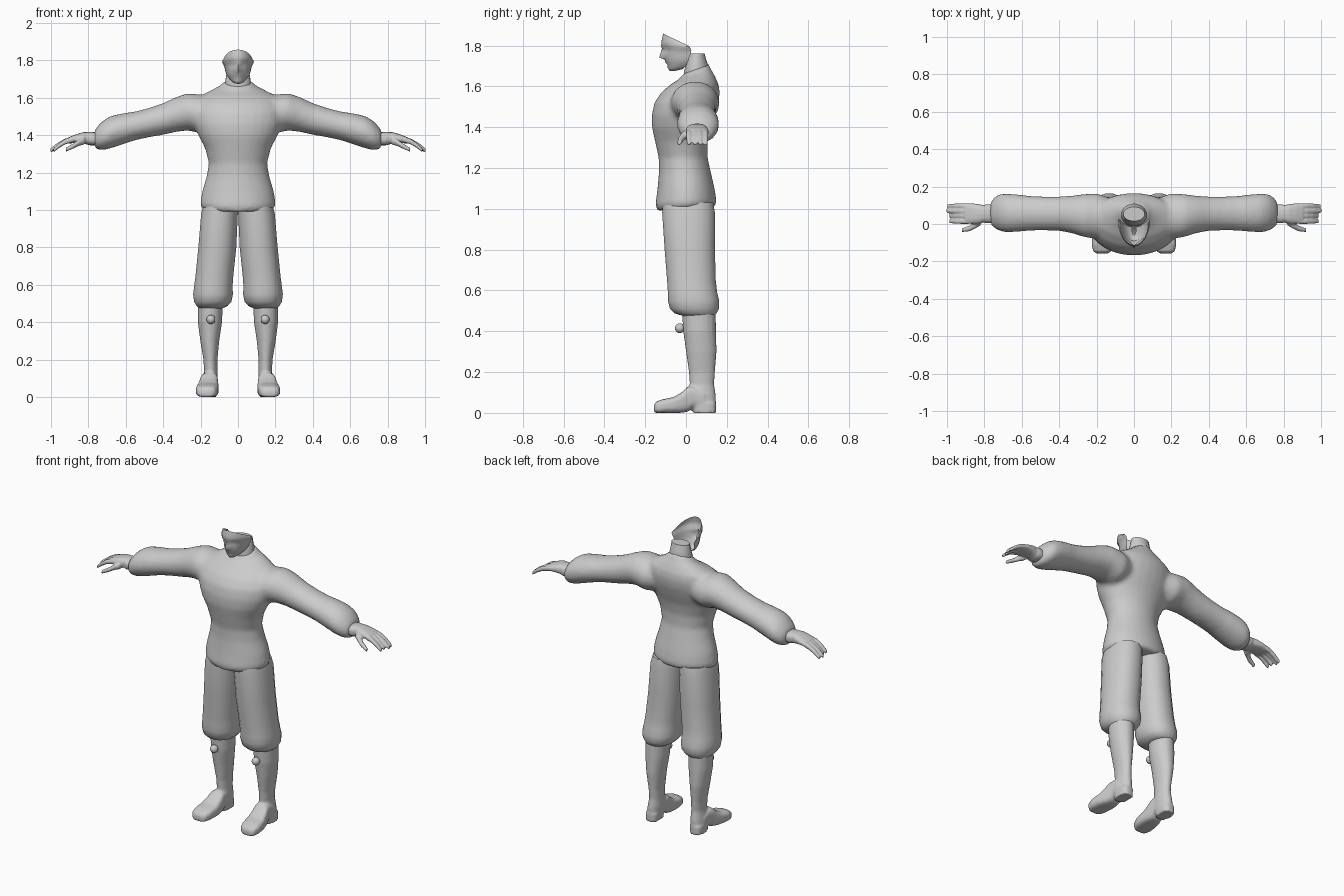
import bpy, bmesh, math
from mathutils import Matrix

clay = bpy.data.materials.new("light_grey")
clay.diffuse_color = (0.6, 0.6, 0.6, 1)


def tube(bm, axis, sections, n=16, p=1.0, sx=1):
    """Loft rounded sections (pos, a0, a1, b0, b1[, tilt]) along an axis.
    a and b span x,y for axis z; y,z for axis x; x,z for axis y."""
    rings = []
    for pos, a0, a1, b0, b1, *tilt in sections:
        ring = []
        for i in range(n):
            t = 2 * math.pi * (i + 0.5) / n
            c, s = math.cos(t), math.sin(t)
            a = (a0 + a1) / 2 + (a1 - a0) / 2 * math.copysign(abs(c) ** p, c)
            b = (b0 + b1) / 2 + (b1 - b0) / 2 * math.copysign(abs(s) ** p, s)
            q = pos + (tilt[0] * s if tilt else 0)
            x, y, z = {"z": (a, b, q), "x": (q, a, b), "y": (a, q, b)}[axis]
            ring.append(bm.verts.new((x * sx, y, z)))
        rings.append(ring)
    for r, s in zip(rings, rings[1:]):
        for i in range(n):
            j = (i + 1) % n
            bm.faces.new((r[i], r[j], s[j], s[i]))
    bm.faces.new(rings[0])
    bm.faces.new(rings[-1])


def finish(name, bm, mirror=False, voxel=0, smooth=0, angle=50):
    bmesh.ops.recalc_face_normals(bm, faces=bm.faces[:])
    me = bpy.data.meshes.new(name)
    bm.to_mesh(me)
    bm.free()
    me.materials.append(clay)
    ob = bpy.data.objects.new(name, me)
    bpy.context.collection.objects.link(ob)
    bpy.ops.object.select_all(action="DESELECT")
    bpy.context.view_layer.objects.active = ob
    ob.select_set(True)
    bpy.ops.object.shade_smooth_by_angle(angle=math.radians(angle))
    if voxel:  # fuse overlapping volumes into one skin
        m = ob.modifiers.new("fuse", "REMESH")
        m.mode, m.voxel_size, m.use_smooth_shade = "VOXEL", voxel, True
        m = ob.modifiers.new("soften", "SMOOTH")
        m.factor, m.iterations = 0.5, smooth
    if mirror:
        m = ob.modifiers.new("mirror", "MIRROR")
        m.use_mirror_merge = False
    return ob


# Jumper: body and both puffed sleeves
bm = bmesh.new()
body = [(1.00, .185, -.140, .145, .01), (1.03, .203, -.150, .150, .01),
        (1.10, .192, -.140, .140), (1.18, .168, -.133, .122),
        (1.25, .156, -.134, .106), (1.33, .176, -.152, .106),
        (1.40, .212, -.167, .120), (1.46, .238, -.168, .142),
        (1.52, .248, -.155, .160), (1.57, .236, -.122, .166),
        (1.61, .205, -.075, .160), (1.64, .145, -.042, .142, .01),
        (1.665, .092, -.024, .122, .02), (1.685, .074, -.018, .112, .025)]
tube(bm, "z", [(r[0], -r[1], r[1], *r[2:]) for r in body], n=28)
sleeve = [(.10, -.04, .13, 1.44, 1.60), (.20, -.08, .165, 1.41, 1.618),
          (.27, -.07, .160, 1.425, 1.625), (.33, -.05, .152, 1.418, 1.605),
          (.40, -.037, .147, 1.402, 1.572), (.48, -.035, .147, 1.388, 1.545),
          (.55, -.036, .150, 1.373, 1.527), (.62, -.042, .158, 1.350, 1.517),
          (.68, -.045, .163, 1.330, 1.503), (.72, -.038, .160, 1.320, 1.480),
          (.75, -.020, .140, 1.322, 1.450), (.768, .0, .115, 1.335, 1.425)]
for s in (1, -1):
    tube(bm, "x", sleeve, n=20, sx=s)
finish("jumper", bm, voxel=.014, smooth=4)

# Neck
bm = bmesh.new()
tube(bm, "z", [(1.62, -.07, .07, -.005, .105), (1.69, -.069, .069, -.012, .108, .02),
               (1.72, -.064, .064, .0, .1, .01), (1.762, -.058, .058, .015, .092)], n=16)
finish("neck", bm)

# Face: an open shell, rows from chin to brow rim
# (front z, side z, half width, front y, side y, nose bump, eye dent)
rows = [(1.674, 1.685, .012, -.060, -.015, 0, 0), (1.676, 1.690, .034, -.080, -.010, 0, 0),
        (1.692, 1.702, .047, -.090, .000, 0, 0), (1.706, 1.715, .056, -.090, .005, 0, 0),
        (1.714, 1.723, .061, -.096, .010, .004, 0), (1.730, 1.738, .067, -.100, .015, .004, 0),
        (1.742, 1.752, .070, -.104, .020, .028, 0), (1.765, 1.765, .073, -.110, .024, .014, .004),
        (1.785, 1.775, .077, -.114, .026, .004, .012), (1.800, 1.785, .083, -.120, .024, .002, 0),
        (1.825, 1.792, .085, -.119, .018, 0, 0), (1.858, 1.800, .076, -.112, .010, 0, 0)]
bm = bmesh.new()
grid = []
for zf, zs, hw, yf, ys, nose, eye in rows:
    line = []
    for k in range(-6, 7):
        t = math.radians(15 * k)
        c = math.cos(t)
        bump = -nose if k == 0 else eye if abs(k) in (1, 2) else 0
        line.append(bm.verts.new((hw * math.sin(t), ys + (yf - ys) * c + bump,
                                  zs + (zf - zs) * c)))
    grid.append(line)
for r, s in zip(grid, grid[1:]):
    for i in range(12):
        bm.faces.new((r[i], r[i + 1], s[i + 1], s[i]))
finish("face", bm, angle=60)

# Hands: palm, four drooping fingers and a thumb
bm = bmesh.new()
tube(bm, "x", [(.745, .005, .105, 1.345, 1.415), (.79, .004, .106, 1.345, 1.418),
               (.805, .008, .102, 1.350, 1.418), (.83, .0, .107, 1.355, 1.416),
               (.87, .0, .111, 1.358, 1.404), (.905, .0, .111, 1.356, 1.390)], n=14, p=.8)
for yc, tip in ((.014, .985), (.044, .985), (.070, 1.0), (.096, .995)):
    L = tip - .89
    tube(bm, "x", [(.89 + L * f, yc - w, yc + w, z - h, z + h) for f, w, z, h in
                   ((0, .014, 1.376, .016), (.35, .014, 1.366, .015),
                    (.7, .013, 1.345, .014), (1.03, .010, 1.318, .011))], n=8, p=.8)
tube(bm, "x", [(.82, -.008, .035, 1.350, 1.395), (.85, -.026, .012, 1.342, 1.380),
               (.88, -.040, -.008, 1.328, 1.358), (.92, -.044, -.022, 1.311, 1.334)], n=8)
finish("hand", bm, mirror=True, voxel=.006, smooth=1)

# Trouser legs gathered below the knee
bm = bmesh.new()
tube(bm, "z", [(1.03, .0, .185, -.115, .135), (.98, .0, .198, -.118, .143),
               (.80, .008, .213, -.106, .143), (.65, .024, .228, -.094, .147),
               (.59, .028, .236, -.090, .154), (.55, .026, .241, -.090, .164),
               (.51, .034, .236, -.080, .163), (.487, .055, .222, -.055, .150),
               (.475, .082, .210, -.015, .138)], n=20, p=.9)
finish("trouser_leg", bm, mirror=True)

# Boots: shaft, foot with arch, and heel block
bm = bmesh.new()
tube(bm, "z", [(.50, .080, .216, -.020, .145), (.40, .085, .215, -.014, .148),
               (.30, .100, .202, .000, .150), (.20, .110, .185, .014, .142),
               (.14, .110, .182, .018, .138), (.09, .107, .190, .005, .146),
               (.035, .110, .195, .010, .148)], n=18)
tube(bm, "y", [(-.158, .140, .200, .0, .038), (-.145, .120, .218, .0, .056),
               (-.11, .107, .227, .0, .068), (-.06, .103, .222, .0, .078),
               (-.02, .104, .212, .0, .102), (.01, .106, .204, .006, .130),
               (.04, .108, .198, .028, .130), (.09, .110, .195, .030, .11)], n=16, p=.6)
tube(bm, "z", [(.0, .114, .194, .035, .148), (.05, .112, .194, .030, .148)], n=16, p=.7)
finish("boot", bm, mirror=True, voxel=.008, smooth=1)

# Round knobs in front of the boots
bm = bmesh.new()
bmesh.ops.create_uvsphere(bm, u_segments=14, v_segments=10, radius=.024,
                          matrix=Matrix.Translation((.145, -.03, .415)))
finish("boot_knob", bm, mirror=True)
